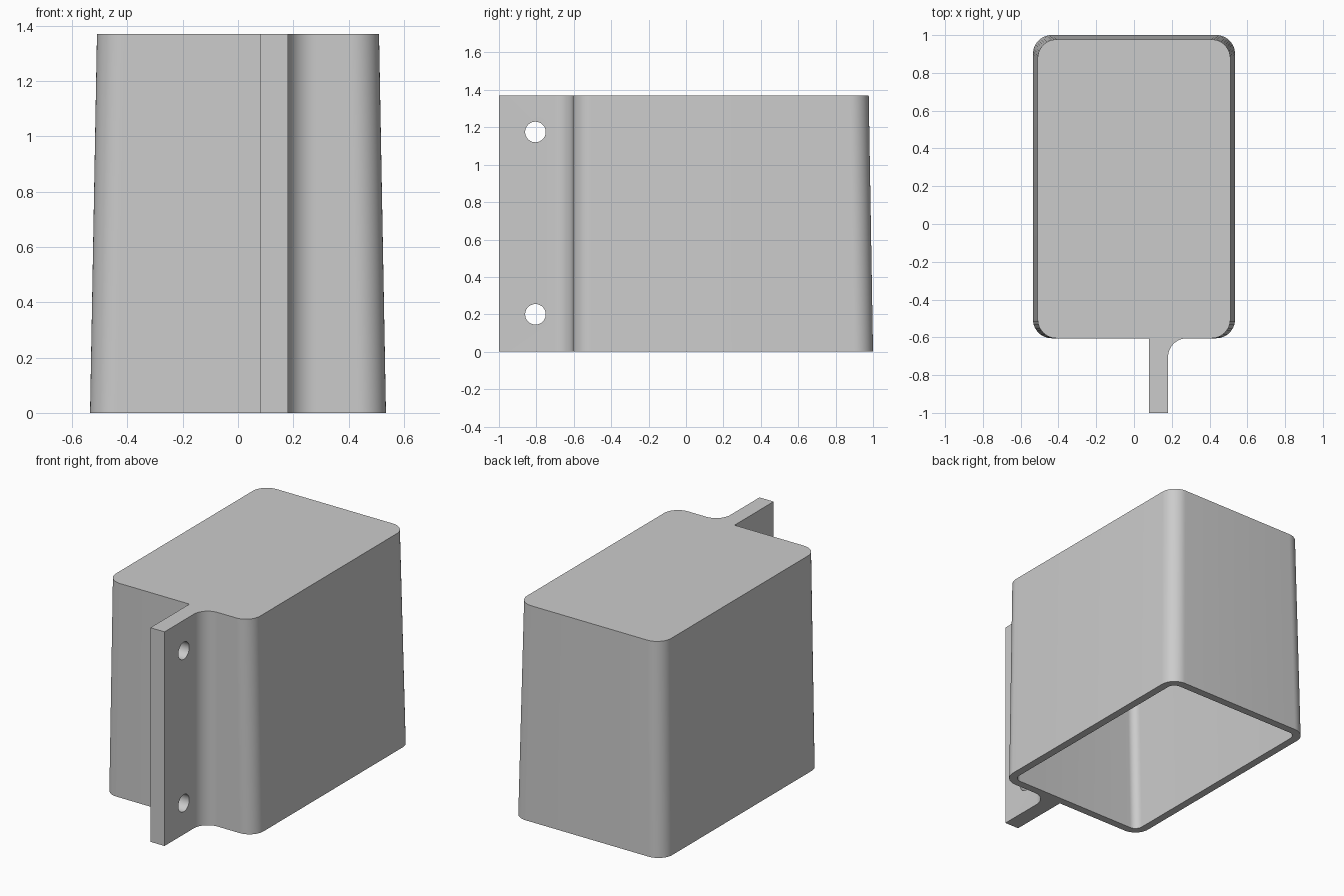
import bpy, bmesh, math

cube = bpy.data.objects.get("Cube")
if cube:
    bpy.data.objects.remove(cube, do_unlink=True)

HEIGHT, FRONT, RADIUS, WALL = 1.37, -0.605, 0.1, 0.05
STEPS = 12

grey = bpy.data.materials.new("plain_grey")
grey.use_nodes = True
grey.diffuse_color = (0.6, 0.6, 0.6, 1)
grey.node_tree.nodes["Principled BSDF"].inputs["Base Color"].default_value = (0.6, 0.6, 0.6, 1)


def arc(cx, cy, r, start, end):
    """Points on an arc, angles in degrees."""
    angles = [math.radians(start + (end - start) * i / STEPS) for i in range(STEPS + 1)]
    return [(cx + r * math.cos(a), cy + r * math.sin(a)) for a in angles]


def outline(half_width, front, back, r, flange=False):
    """Rounded rectangle, optionally with the filleted flange on its front."""
    x = half_width - r
    pts = arc(-x, front + r, r, 180, 270)
    if flange:
        left, right = 0.08, 0.18
        pts += [(left, front), (left, -1), (right, -1)]
        pts += arc(right + RADIUS, front - RADIUS, RADIUS, 180, 90)
    pts += arc(x, front + r, r, -90, 0)
    pts += arc(x, back - r, r, 0, 90)
    pts += arc(-x, back - r, r, 90, 180)
    return pts


def loft(name, lower, z0, upper, z1):
    """Closed solid between two outlines with equal point counts."""
    bm = bmesh.new()
    a = [bm.verts.new((x, y, z0)) for x, y in lower]
    b = [bm.verts.new((x, y, z1)) for x, y in upper]
    for i in range(len(a)):
        j = (i + 1) % len(a)
        bm.faces.new((a[i], a[j], b[j], b[i]))
    bm.faces.new(a[::-1])
    bm.faces.new(b)
    bmesh.ops.recalc_face_normals(bm, faces=bm.faces)
    mesh = bpy.data.meshes.new(name)
    bm.to_mesh(mesh)
    bm.free()
    obj = bpy.data.objects.new(name, mesh)
    bpy.context.collection.objects.link(obj)
    mesh.materials.append(grey)
    return obj


# Tapered cover with a vertical front and its mounting flange
cover = loft("cover_with_flange",
             outline(0.535, FRONT, 1.0, RADIUS, True), 0,
             outline(0.51, FRONT, 0.977, RADIUS, True), HEIGHT)

# Hollow inside, open at the bottom
inner = RADIUS - WALL
cavity = loft("cavity_cutter",
              outline(0.535 - WALL, FRONT + WALL, 1.0 - WALL, inner), -0.0001,
              outline(0.51 - WALL, FRONT + WALL, 0.977 - WALL, inner), HEIGHT - WALL)
cutters = [cavity]

# Bolt holes through the flange
for z in (0.2, 1.175):
    bpy.ops.mesh.primitive_cylinder_add(vertices=40, radius=0.055, depth=0.3,
                                        location=(0.13, -0.805, z),
                                        rotation=(0, math.pi / 2, 0))
    hole = bpy.context.object
    hole.name = "bolt_hole_cutter"
    hole.data.materials.append(grey)
    cutters.append(hole)

# Apply the cuts, then drop the cutters
bpy.ops.object.select_all(action='DESELECT')
cover.select_set(True)
bpy.context.view_layer.objects.active = cover
for cutter in cutters:
    mod = cover.modifiers.new("cut", 'BOOLEAN')
    mod.operation = 'DIFFERENCE'
    mod.solver = 'EXACT'
    mod.object = cutter
    bpy.ops.object.modifier_apply(modifier=mod.name)
for cutter in cutters:
    bpy.data.objects.remove(cutter, do_unlink=True)

bpy.ops.object.shade_smooth_by_angle(angle=math.radians(30))
